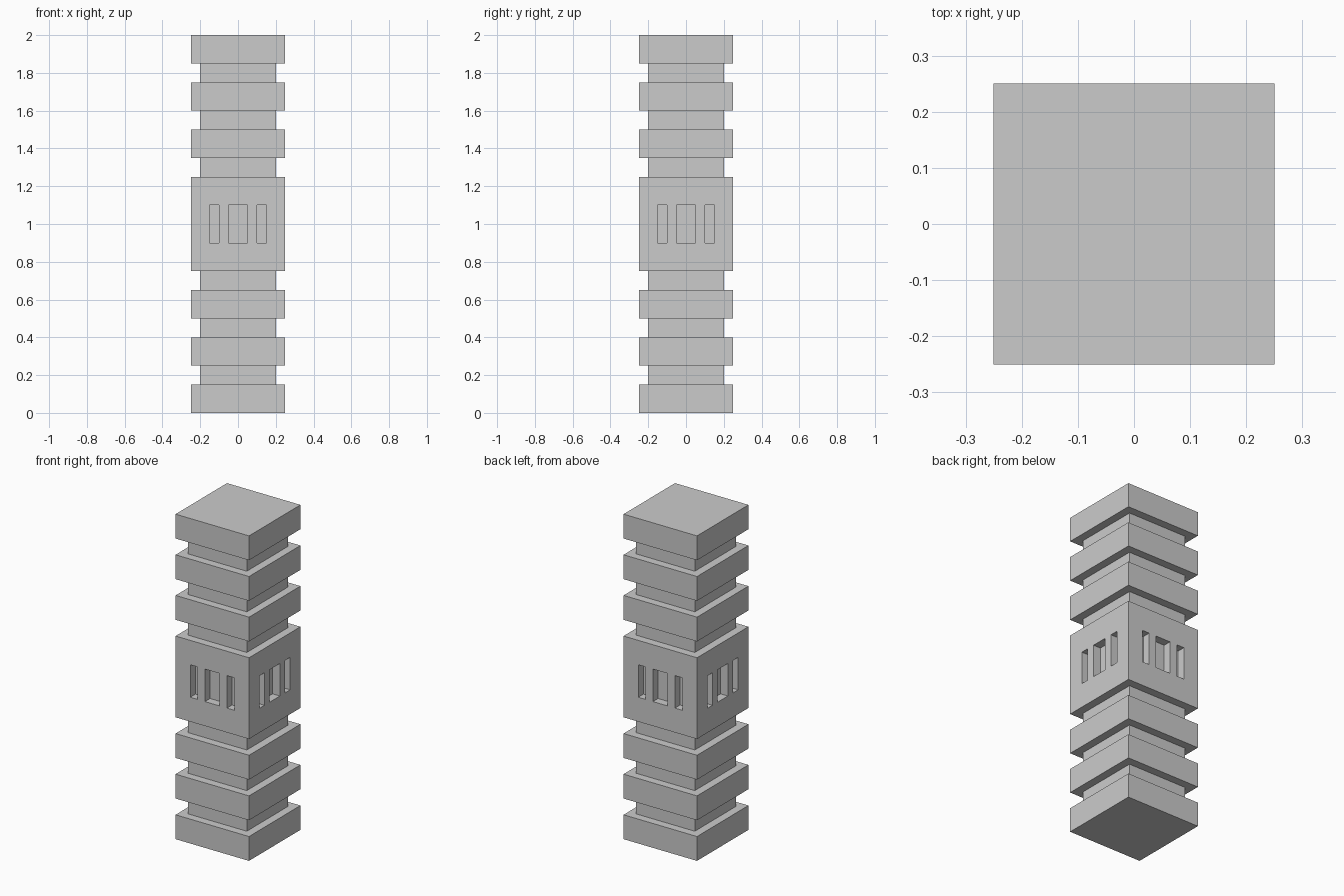
import bpy, bmesh
from mathutils import Matrix, Vector

if "Cube" in bpy.data.objects:
    bpy.data.objects.remove(bpy.data.objects["Cube"])

WIDE, NARROW = 0.25, 0.20          # half widths of bands and necks
BAND, NECK, BLOCK = 0.15, 0.10, 0.50
SLOT_Z, SLOT_H, SLOT_DEPTH = 1.0, 0.20, 0.05


def make_object(name, bm):
    bmesh.ops.recalc_face_normals(bm, faces=bm.faces)
    mesh = bpy.data.meshes.new(name)
    bm.to_mesh(mesh)
    bm.free()
    obj = bpy.data.objects.new(name, mesh)
    bpy.context.collection.objects.link(obj)
    return obj


def square_ring(bm, half, z):
    return [bm.verts.new((sx * half, sy * half, z))
            for sx, sy in ((-1, -1), (1, -1), (1, 1), (-1, 1))]


# Column: square rings stacked into one closed stepped solid
end = [(WIDE, BAND), (NARROW, NECK)] * 3
sections = end + [(WIDE, BLOCK)] + end[::-1]
bm = bmesh.new()
rings, z = [], 0.0
for half, height in sections:
    rings += [square_ring(bm, half, z), square_ring(bm, half, z + height)]
    z += height
for low, high in zip(rings, rings[1:]):
    for i in range(4):
        j = (i + 1) % 4
        bm.faces.new((low[i], low[j], high[j], high[i]))
bm.faces.new(rings[0])
bm.faces.new(rings[-1])
column = make_object("column", bm)

# Slot cutters: a wide slot between two narrow ones on each of the four sides
bm = bmesh.new()
for side in range(4):
    turn = Matrix.Rotation(side * 1.5707963267948966, 4, 'Z')
    for x, width in ((-0.125, 0.05), (0.0, 0.10), (0.125, 0.05)):
        place = Matrix.Translation(Vector((x, -WIDE, SLOT_Z)))
        size = Matrix.Diagonal((width, 2 * SLOT_DEPTH, SLOT_H, 1))
        bmesh.ops.create_cube(bm, size=1, matrix=turn @ place @ size)
cutter = make_object("slot_cutter", bm)
cutter.hide_render = True

# Recess the slots into the middle block
cut = column.modifiers.new("slots", 'BOOLEAN')
cut.operation = 'DIFFERENCE'
cut.solver = 'EXACT'
cut.object = cutter
bpy.context.view_layer.objects.active = column
bpy.ops.object.modifier_apply(modifier=cut.name)
bpy.data.objects.remove(cutter)
